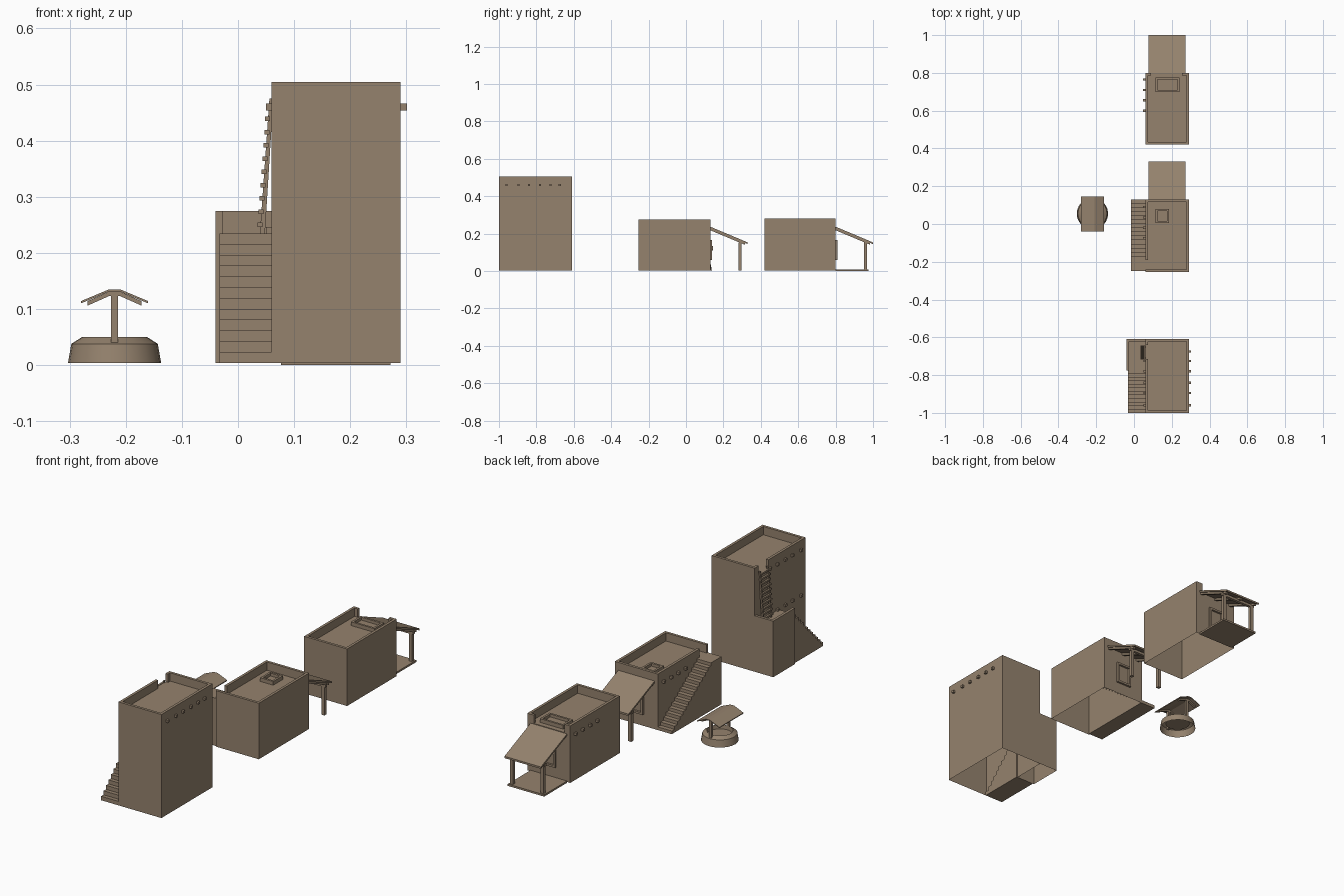
import bpy, bmesh, math

if "Cube" in bpy.data.objects:
    bpy.data.objects.remove(bpy.data.objects["Cube"])

mat = bpy.data.materials.new("sun_dried_clay")
mat.diffuse_color = (0.30, 0.225, 0.155, 1)
mat.use_nodes = True
mat.node_tree.nodes["Principled BSDF"].inputs["Base Color"].default_value = mat.diffuse_color


def finish(name, bm):
    me = bpy.data.meshes.new(name)
    bm.to_mesh(me)
    bm.free()
    me.materials.append(mat)
    ob = bpy.data.objects.new(name, me)
    bpy.context.collection.objects.link(ob)
    return ob


def boxes(name, spans, open_bottom=False):
    """One object made of boxes, each given as (x0, x1, y0, y1, z0, z1)."""
    bm = bmesh.new()
    for x0, x1, y0, y1, z0, z1 in spans:
        vs = bmesh.ops.create_cube(bm, size=1)["verts"]
        for v in vs:
            v.co = (x0 if v.co.x < 0 else x1, y0 if v.co.y < 0 else y1,
                    z0 if v.co.z < 0 else z1)
    if open_bottom:
        bm.normal_update()
        bmesh.ops.delete(bm, geom=[f for f in bm.faces if f.normal.z < -0.9],
                         context="FACES_ONLY")
    return finish(name, bm)


def prism(name, pts, a0, a1, axis):
    """Extrude a profile: axis 'x' takes (y, z) points, axis 'y' takes (x, z)."""
    bm = bmesh.new()
    put = (lambda p, a: (a, p[0], p[1])) if axis == "x" else (lambda p, a: (p[0], a, p[1]))
    ends = [[bm.verts.new(put(p, a)) for p in pts] for a in (a0, a1)]
    n = len(pts)
    for e in ends:
        bm.faces.new(e)
    for i in range(n):
        j = (i + 1) % n
        bm.faces.new((ends[0][i], ends[0][j], ends[1][j], ends[1][i]))
    bmesh.ops.recalc_face_normals(bm, faces=bm.faces)
    return finish(name, bm)


def stairs(name, x0, x1, y0, y1, top, n, y_end):
    """Solid flight from y0 up to y1, then level to y_end."""
    pts = [(y0, 0.004)]
    for i in range(n):
        y = y0 + (y1 - y0) * i / n
        z = 0.004 + (top - 0.004) * (i + 1) / n
        pts += [(y, z), (y0 + (y1 - y0) * (i + 1) / n, z)]
    if y_end != y1:
        pts[-1] = (y_end, top)
    pts.append((y_end, 0.004))
    prism(name, pts, x0, x1, "x")


def frame(x0, x1, y0, y1, z0, z1, t, flat):
    """Four bars round an opening, lying flat or standing in the xz plane."""
    if flat:
        return [(x0, x1, y0, y0 + t, z0, z1), (x0, x1, y1 - t, y1, z0, z1),
                (x0, x0 + t, y0 + t, y1 - t, z0, z1), (x1 - t, x1, y0 + t, y1 - t, z0, z1)]
    return [(x0, x1, y0, y1, z0, z0 + t), (x0, x1, y0, y1, z1 - t, z1),
            (x0, x0 + t, y0, y1, z0 + t, z1 - t), (x1 - t, x1, y0, y1, z0 + t, z1 - t)]


def beam_ends(name, x0, x1, ys, z, r=0.006):
    boxes(name, [(x0, x1, y - r, y + r, z - r, z + r) for y in ys])


X0, X1, T, P = 0.06, 0.29, 0.013, 0.04   # house sides, parapet thickness and height


def house(name, y0, y1, h, left, back):
    """Hollow body with parapet; left and back list the wall spans that remain."""
    d = h - P
    boxes(name + "_body", [(X0, X1, y0, y1, 0.004, d)], True)
    walls = [(X0, X1, y0, y0 + T, d, h), (X1 - T, X1, y0 + T, y1 - T, d, h)]
    walls += [(X0, X0 + T, a, b, d, h) for a, b in left]
    walls += [(a, b, y1 - T, y1, d, h) for a, b in back]
    boxes(name + "_parapet", walls, True)


def awning(name, y):
    """Sloping canopy on two posts with rafters, cross beam and wall window."""
    def slope(a, b, top, t):
        za, zb = top - 0.42 * a, top - 0.42 * b
        return [(y + a, za), (y + b, zb), (y + b, zb - t), (y + a, za - t)]
    prism(name + "_canopy", slope(0, 0.2, 0.237, 0.009), 0.077, 0.272, "x")
    for i, x in enumerate((0.09, 0.175, 0.26)):
        prism(f"{name}_rafter_{i}", slope(0, 0.185, 0.228, 0.01), x - 0.006, x + 0.006, "x")
    boxes(name + "_posts", [(x - 0.008, x + 0.008, y + 0.152, y + 0.168, 0.004, 0.152)
                            for x in (0.093, 0.257)])
    boxes(name + "_cross_beam", [(0.08, 0.27, y + 0.153, y + 0.167, 0.14, 0.153)])
    boxes(name + "_window_frame", frame(0.135, 0.215, y, y + 0.01, 0.06, 0.165, 0.01, False))


def hatch(name, x0, x1, y0, y1, z):
    boxes(name, frame(x0, x1, y0, y1, z, z + 0.018, 0.01, True))
    boxes(name + "_lid", [(x0 + 0.01, x1 - 0.01, y0 + 0.01, y1 - 0.01, z, z + 0.004)])


# Tower with outside stair, landing and ladder
house("tower", -1.0, -0.61, 0.505, [(-1 + T, -0.715), (-0.64, -0.61 - T)], [(X0, X1)])
stairs("tower_stairs", -0.033, 0.065, -1.0, -0.775, 0.235, 12, -0.775)
boxes("landing", [(-0.04, X0, -0.775, -0.61, 0.004, 0.235)], True)
boxes("landing_parapet", [(-0.04, -0.027, -0.775, -0.623, 0.235, 0.275),
                          (-0.04, X0, -0.623, -0.61, 0.235, 0.275)], True)
beams = (-0.96, -0.895, -0.84, -0.78, -0.725, -0.675)
beam_ends("tower_beams_right", X1, 0.301, beams, 0.46)
beam_ends("tower_beams_left", 0.05, X0, beams[:5], 0.46)
beam_ends("tower_beams_low", 0.05, X0, beams[:4], 0.24)
for i, y in enumerate((-0.71, -0.65)):
    prism(f"ladder_rail_{i}", [(0.039, 0.235), (0.048, 0.235), (0.063, 0.475), (0.056, 0.475)],
          y - 0.004, y + 0.004, "y")
rungs = []
for i in range(10):
    z = 0.25 + i * 0.0236
    x = 0.039 + (z - 0.235) * 0.071
    rungs.append((x - 0.005, x + 0.004, -0.718, -0.642, z - 0.004, z + 0.004))
boxes("ladder_rungs", rungs)

# Middle house with long stair to the roof
house("middle_house", -0.255, 0.13, 0.275, [(-0.19, 0.13 - T)], [(X0, X1)])
stairs("middle_stairs", -0.015, 0.065, 0.13, -0.19, 0.235, 15, -0.25)
beam_ends("middle_beams", 0.047, X0, (0.09, 0.035, -0.02, -0.075), 0.225)
hatch("middle_hatch", 0.115, 0.185, 0.005, 0.08, 0.235)
awning("middle_awning", 0.13)

# Back house with porch
house("back_house", 0.42, 0.80, 0.28, [(0.42 + T, 0.80 - T)], [(X0, 0.09), (0.255, X1)])
beam_ends("back_beams", 0.047, X0, (0.765, 0.71, 0.655, 0.60), 0.23)
hatch("back_hatch", 0.115, 0.24, 0.70, 0.775, 0.24)
awning("back_awning", 0.80)
boxes("porch_floor", [(0.077, 0.272, 0.80, 0.975, 0.0, 0.009)])

# Well: turned wall, water disc, posts and small gabled roof
CX, CY, N = -0.22, 0.055, 24
bm = bmesh.new()
prof = [(0.083, 0.004), (0.077, 0.038), (0.058, 0.05), (0.056, 0.03)]
rings = [[bm.verts.new((CX + r * math.cos(2 * math.pi * k / N), CY + r * math.sin(2 * math.pi * k / N), z))
          for k in range(N)] for r, z in prof]
for a, b in zip(rings, rings[1:]):
    for k in range(N):
        j = (k + 1) % N
        bm.faces.new((a[k], a[j], b[j], b[k]))
bm.faces.new(rings[-1])
well = finish("well_wall", bm)
bpy.context.view_layer.objects.active = well
well.select_set(True)
bpy.ops.object.shade_smooth_by_angle(angle=math.radians(25))
boxes("well_posts", [(CX - 0.006, CX + 0.006, y - 0.006, y + 0.006, 0.03, 0.126)
                     for y in (-0.012, 0.122)])


def gable(w, z, drop, t):
    half = [(0.01, z), (w, z - drop)]
    top = [(CX - x, q) for x, q in reversed(half)] + [(CX + x, q) for x, q in half]
    return top + [(x, q - t) for x, q in reversed(top)]


prism("well_roof", gable(0.06, 0.135, 0.021, 0.004), -0.04, 0.145, "y")
for i, y in enumerate((-0.012, 0.122)):
    prism(f"well_rafter_{i}", gable(0.048, 0.131, 0.017, 0.008), y - 0.006, y + 0.006, "y")
